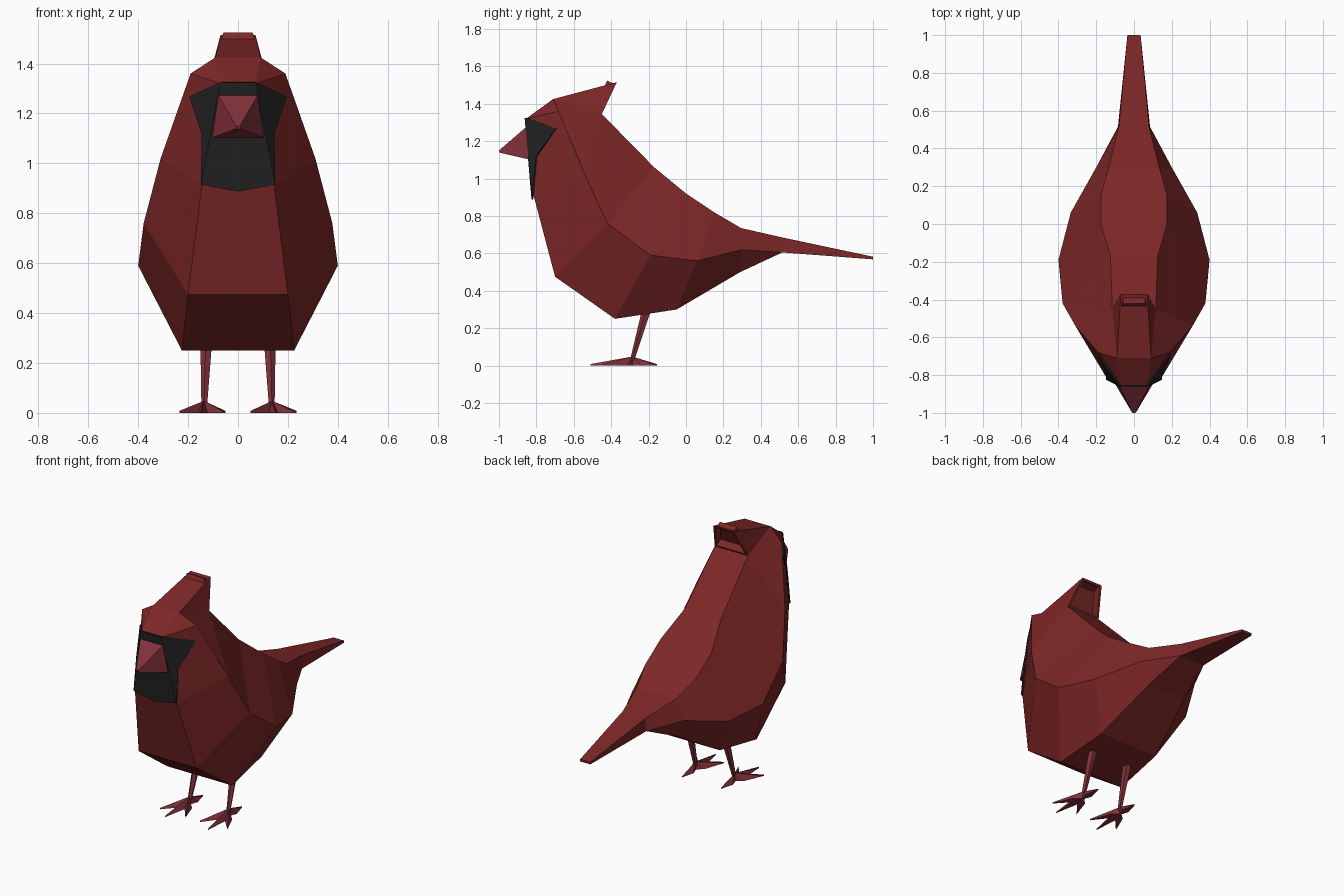
import bpy, bmesh, math
from mathutils import Vector

cube = bpy.data.objects.get("Cube")
if cube:
    bpy.data.objects.remove(cube, do_unlink=True)


def material(name, rgb, rough=0.8):
    m = bpy.data.materials.new(name)
    m.use_nodes = True
    m.diffuse_color = (*rgb, 1)
    bsdf = m.node_tree.nodes["Principled BSDF"]
    bsdf.inputs["Base Color"].default_value = (*rgb, 1)
    bsdf.inputs["Roughness"].default_value = rough
    return m


RED = material("feather red", (0.205, 0.020, 0.020))
BLACK = material("mask black", (0.016, 0.016, 0.016))
PINK = material("beak and leg red", (0.225, 0.031, 0.043))


def flip(p):
    return (-p[0], p[1], p[2])


def both(poly):
    """A polygon and its mirror image."""
    return [poly, [flip(p) for p in reversed(poly)]]


def across(a, b):
    """A quad spanning the centre plane between two edge points."""
    return [a, b, flip(b), flip(a)]


def build(name, polys, mat, closed=True):
    """Weld polygons into one flat-shaded object."""
    bm = bmesh.new()
    cache = {}
    for poly in polys:
        pts = list(dict.fromkeys(tuple(p) for p in poly))
        if len(pts) < 3:
            continue
        for p in pts:
            if p not in cache:
                cache[p] = bm.verts.new(p)
        bm.faces.new([cache[p] for p in pts])
    if closed:
        bmesh.ops.recalc_face_normals(bm, faces=bm.faces[:])
    mesh = bpy.data.meshes.new(name)
    bm.to_mesh(mesh)
    bm.free()
    mesh.materials.append(mat)
    ob = bpy.data.objects.new(name, mesh)
    bpy.context.collection.objects.link(ob)
    return ob


# Body: back edge, flank edge and belly edge, from head to tail tip
back = [(.09, -.71, 1.425), (.115, -.45, 1.345), (.125, -.17, 1.06), (.175, 0, .92),
        (.175, .15, .82), (.135, .295, .735), (.08, .515, .685), (.035, 1, .582)]
flank = [(.19, -.68, 1.36), (.31, -.54, 1.02), (.378, -.42, .76), (.40, -.19, .59),
         (.335, .06, .56), (.20, .30, .62), (.085, .515, .605), (.035, 1, .568)]
belly = [(.07, -.855, 1.32), (.145, -.815, .91), (.20, -.70, .475), (.225, -.38, .25),
         (.20, -.05, .30), (.13, .29, .50), flank[6], flank[7]]
faces = []
for i in range(7):
    faces += both([back[i], back[i + 1], flank[i + 1], flank[i]])
    faces += both([flank[i], flank[i + 1], belly[i + 1], belly[i]])
    faces.append(across(back[i], back[i + 1]))
    faces.append(across(belly[i], belly[i + 1]))
faces += both([back[0], flank[0], belly[0]])
faces.append(across(back[0], belly[0]))
faces.append(across(back[7], flank[7]))
build("body", faces, RED)

# Crest: wedge with a hollow back
front, tip, root = back[0], (.07, -.37, 1.515), back[1]
crest = build("crest", [across(front, tip), across(tip, root), across(root, front)]
              + both([front, tip, root]), RED)
bm = bmesh.new()
bm.from_mesh(crest.data)
rear = max(bm.faces, key=lambda f: f.normal.y)
bmesh.ops.inset_region(bm, faces=[rear], thickness=0.018, depth=0)
inward = -rear.normal.copy() * 0.05
inner = bmesh.ops.extrude_discrete_faces(bm, faces=[rear])["faces"][0]
bmesh.ops.translate(bm, verts=inner.verts[:], vec=inward)
bm.to_mesh(crest.data)
bm.free()

# Face mask: thin plate wrapped round the front of the head
brow, cheek = (.07, -.863, 1.325), (.195, -.696, 1.268)
notch, jaw, chin = (.146, -.802, 1.12), (.149, -.824, .915), (0, -.826, .887)
mask = build("face_mask", [[brow, flip(brow), flip(jaw), chin, jaw]]
             + both([brow, jaw, notch, cheek]), BLACK)
solid = mask.modifiers.new("thickness", "SOLIDIFY")
solid.thickness = 0.009
solid.offset = -1

# Beak: four-sided pyramid with a small blunt tip
top, low = (.08, -.855, 1.275), (.11, -.83, 1.10)
point, under = (.008, -1, 1.15), (.012, -.995, 1.138)
build("beak", [across(top, point), across(point, under), across(under, low),
               across(low, top)] + both([top, point, under, low]), PINK)


def spike(name, a, b, r1, r2, sides):
    """Tapered prism between two points."""
    a, b = Vector(a), Vector(b)
    bm = bmesh.new()
    bmesh.ops.create_cone(bm, cap_ends=True, segments=sides, radius1=r1, radius2=r2,
                          depth=(b - a).length)
    bm.transform((b - a).to_track_quat("Z", "Y").to_matrix().to_4x4())
    bmesh.ops.translate(bm, verts=bm.verts[:], vec=(a + b) / 2)
    mesh = bpy.data.meshes.new(name)
    bm.to_mesh(mesh)
    bm.free()
    mesh.materials.append(PINK)
    ob = bpy.data.objects.new(name, mesh)
    bpy.context.collection.objects.link(ob)


def toe(name, hub, end):
    """Low ridge running from the ankle down to a point."""
    hx, hy, hz = hub
    ex, ey = end
    d = Vector((ex - hx, ey - hy, 0)).normalized()
    side = Vector((-d.y, d.x, 0)) * 0.022
    mid = Vector((hx, hy, 0)) + d * 0.05
    ridge = (hx, hy, hz)
    l, r = tuple(mid + side), tuple(mid - side)
    heel = tuple(Vector((hx, hy, 0)) - d * 0.015)
    tip_hi, tip_lo = (ex, ey, .008), (ex, ey, 0)
    build(name, [[ridge, l, tip_lo, tip_hi], [ridge, tip_hi, tip_lo, r], [ridge, heel, l],
                 [ridge, r, heel], [heel, r, tip_lo, l]], PINK)


# Legs and feet
toe_ends = {"outer": (.235, -.44), "middle": (.15, -.51),
            "inner": (.05, -.45), "back": (.135, -.155)}
for label, s in (("left", 1), ("right", -1)):
    spike(f"{label}_leg", (s * .135, -.288, .025), (s * .125, -.20, .33), .012, .027, 5)
    for toe_name, (x, y) in toe_ends.items():
        toe(f"{label}_{toe_name}_toe", (s * .137, -.288, .048), (s * x, y))
